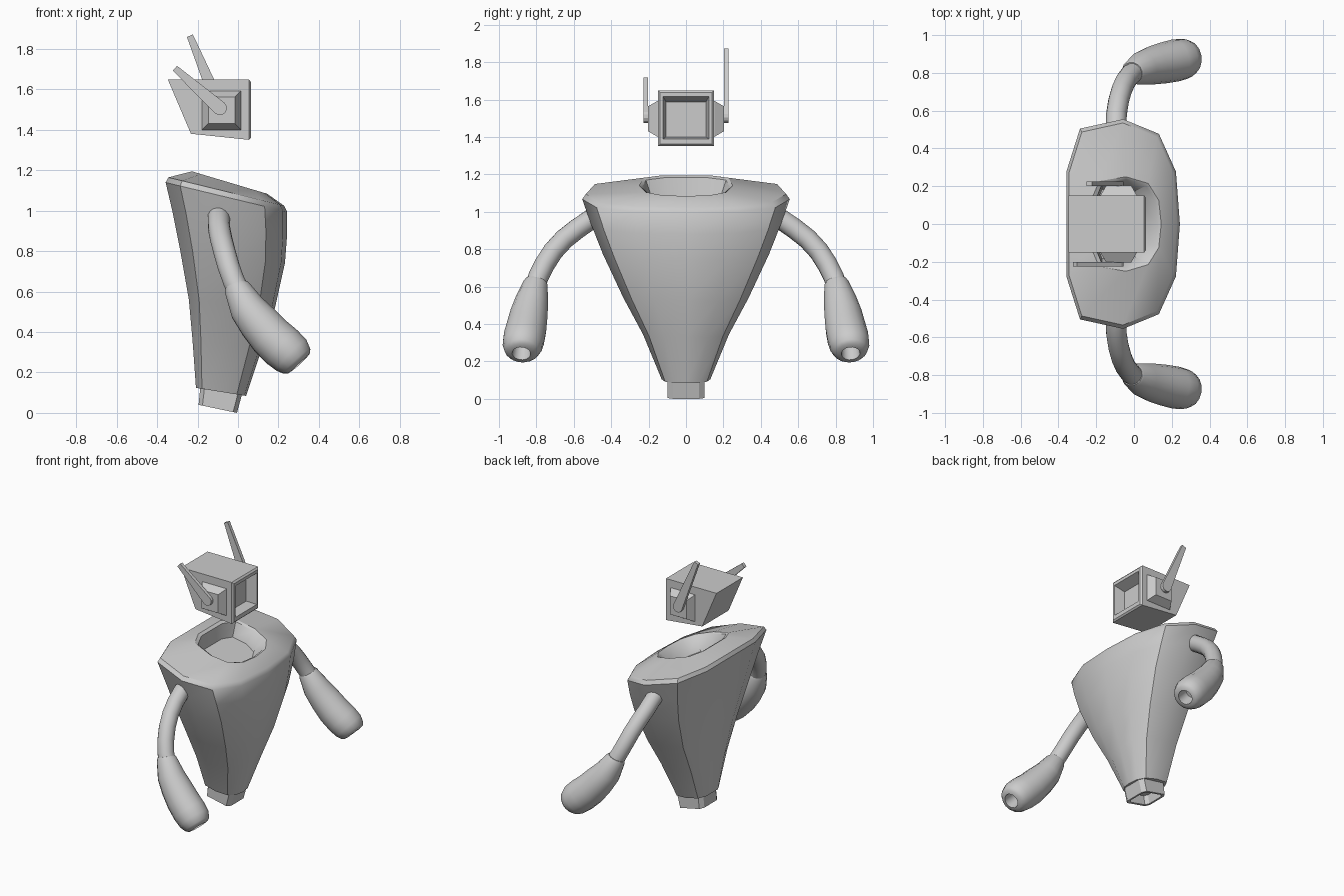
import bpy, bmesh, math
from mathutils import Vector

if "Cube" in bpy.data.objects:
    bpy.data.objects.remove(bpy.data.objects["Cube"])


def finish(name, bm, angle=None):
    bmesh.ops.recalc_face_normals(bm, faces=bm.faces)
    me = bpy.data.meshes.new(name)
    bm.to_mesh(me)
    bm.free()
    ob = bpy.data.objects.new(name, me)
    bpy.context.collection.objects.link(ob)
    if angle:
        bpy.ops.object.select_all(action='DESELECT')
        bpy.context.view_layer.objects.active = ob
        ob.select_set(True)
        bpy.ops.object.shade_smooth_by_angle(angle=math.radians(angle))
    return ob


def loft(name, rings, angle=None):
    """Skin a list of equal-length rings and cap both ends."""
    bm = bmesh.new()
    vs = [[bm.verts.new(p) for p in r] for r in rings]
    n = len(vs[0])
    for a, b in zip(vs, vs[1:]):
        for i in range(n):
            j = (i + 1) % n
            bm.faces.new((a[i], a[j], b[j], b[i]))
    bm.faces.new(vs[0])
    bm.faces.new(vs[-1])
    return finish(name, bm, angle)


def section(profile, x0, z0, x1, z1, hy):
    """Tilted cross-section running from back (x0,z0) to front (x1,z1)."""
    return [((x0 + x1) / 2 + u * (x1 - x0) / 2, v * hy,
             (z0 + z1) / 2 + u * (z1 - z0) / 2) for u, v in profile]


def tube(name, path, radii, tail=(), sides=16):
    """Swept tube; tail adds (offset, radius) rings along the end direction."""
    pts = [Vector(p) for p in path]
    stops = []
    for i, p in enumerate(pts):
        t = (pts[min(i + 1, len(pts) - 1)] - pts[max(i - 1, 0)]).normalized()
        stops.append((p, t, radii[i]))
    t = stops[-1][1]
    stops += [(pts[-1] + t * o, t, r) for o, r in tail]
    rings = []
    for p, t, r in stops:
        a = t.cross(Vector((1, 0.2, 0.3))).normalized()
        b = t.cross(a)
        rings.append([p + r * (a * math.cos(k) + b * math.sin(k))
                      for k in (2 * math.pi * s / sides for s in range(sides))])
    return loft(name, rings, 40)


# Torso: tapered twelve-sided shell with a sunken neck socket
half = [(1, 0), (.93, .5), (.63, .86), (0, 1), (-.76, .91), (-1, .5), (-1, 0)]
torso_profile = half + [(u, -v) for u, v in half[-2:0:-1]]
torso_levels = [
    (-.208, .124, .04, .084, .13), (-.225, .36, .122, .33, .23),
    (-.243, .56, .183, .52, .335), (-.287, .81, .232, .74, .445),
    (-.325, 1.0, .243, .88, .51), (-.358, 1.14, .243, .995, .555),
    (-.345, 1.165, .228, 1.025, .535),
    (-.228, 1.195, .144, 1.084, .25), (-.208, 1.182, .125, 1.078, .235),
    (-.2, 1.08, .05, 1.0, .2)]
loft("torso", [section(torso_profile, *s) for s in torso_levels], 35)

# Waist peg: hollow chamfered block
peg_profile = [(1, -.7), (1, .7), (.8, 1), (-.8, 1), (-1, .7), (-1, -.7), (-.8, -1), (.8, -1)]
peg_levels = [(-.185, .14, .022, .1, .1), (-.195, .04, -.005, 0, .1),
              (-.178, .037, -.022, .005, .083), (-.168, .1, -.01, .07, .083)]
loft("waist_peg", [section(peg_profile, *s) for s in peg_levels])

# Arms: thin upper arm and bulging forearm with a wrist hole
for side, s in (("left", 1), ("right", -1)):
    upper = [(-.095, .44, .985), (-.095, .5, .965), (-.093, .58, .91), (-.082, .65, .855),
             (-.065, .71, .79), (-.045, .755, .72), (-.02, .79, .65), (.01, .81, .59)]
    tube(side + "_upper_arm", [(x, s * y, z) for x, y, z in upper], [.055] * len(upper))
    fore = [(-.01, .8, .632), (-.004, .804, .615), (.045, .825, .52), (.1, .84, .45),
            (.16, .853, .38), (.22, .866, .325), (.265, .875, .285),
            (.29, .879, .257), (.301, .88, .245)]
    tube(side + "_forearm", [(x, s * y, z) for x, y, z in fore],
         [.057, .066, .09, .102, .109, .112, .107, .092, .075],
         tail=[(0.004, .05), (-.09, .045)])


# Head: wedge-backed box with a recessed face
def rect(x_top, z_top, x_bot, z_bot, hy):
    return [(x_top, -hy, z_top), (x_top, hy, z_top), (x_bot, hy, z_bot), (x_bot, -hy, z_bot)]


loft("head", [rect(-.347, 1.649, -.233, 1.381, .15), rect(.054, 1.649, .054, 1.351, .15),
              rect(.064, 1.637, .064, 1.361, .138), rect(.064, 1.615, .064, 1.39, .122),
              rect(-.01, 1.587, -.01, 1.4, .107)])


# Ears: square frustums on the head sides
def ear_ring(h, y):
    return [(-.081 + a * h, y, 1.497 + b * h) for a, b in ((-1, -1), (1, -1), (1, 1), (-1, 1))]


# Antennas: flat tapered blades with a rounded root
def antenna(name, y, tip):
    base = Vector((-.09, 0, 1.508))
    tip = Vector((tip[0], 0, tip[1]))
    d = (tip - base).normalized()
    p = Vector((d.z, 0, -d.x))
    outline = [tip - p * .016, tip + p * .016]
    for k in range(7):
        a = math.pi * k / 6
        outline.append(base + .035 * (p * math.cos(a) - d * math.sin(a)))
    loft(name, [[(q.x, y + o, q.z) for q in outline] for o in (-.012, .012)])


for side, s, tip in (("left", 1, (-.238, 1.866)), ("right", -1, (-.312, 1.705))):
    loft(side + "_ear", [ear_ring(.097, s * .145), ear_ring(.096, s * .152), ear_ring(.066, s * .204)])
    antenna(side + "_antenna", s * .214, tip)
